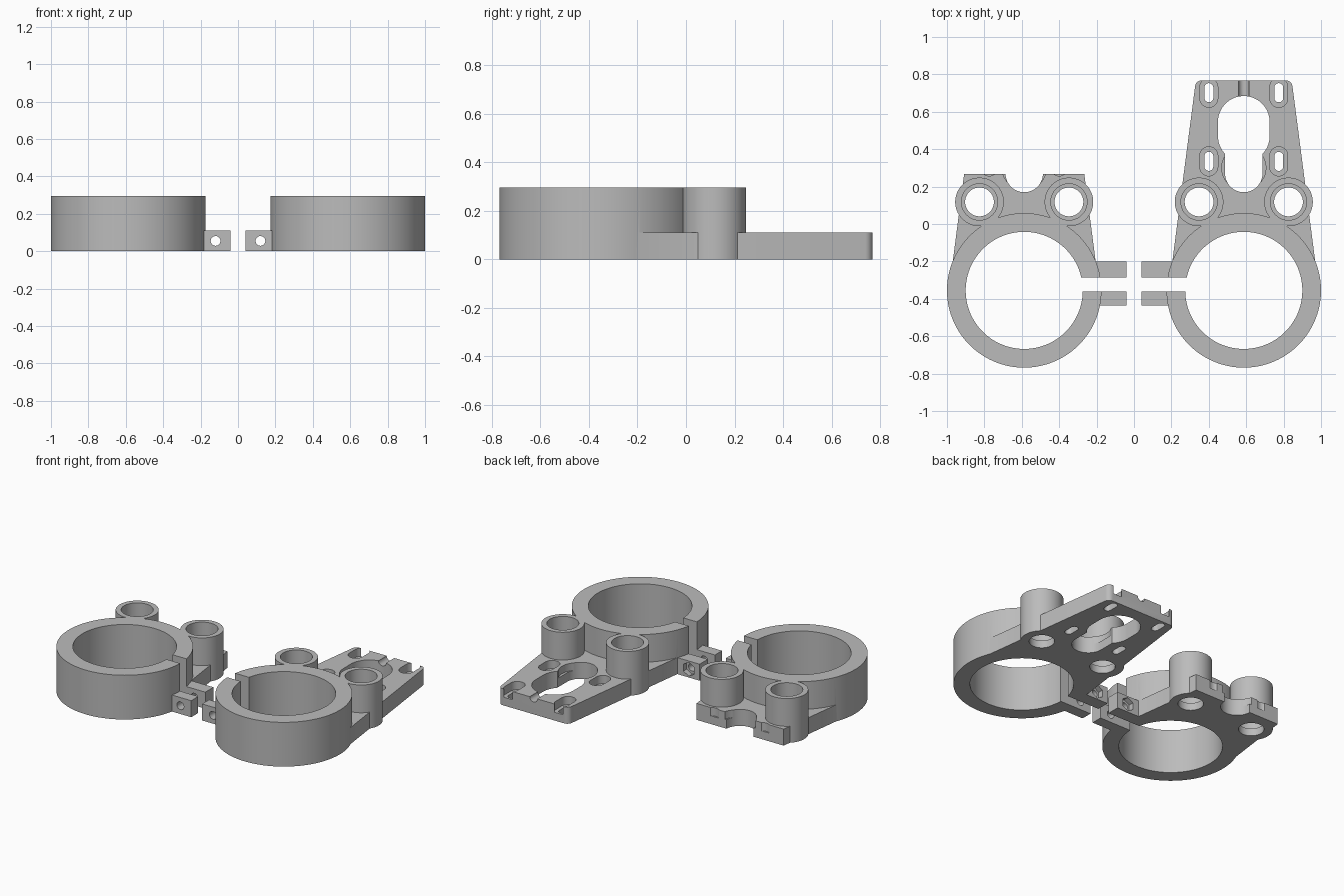
import bpy, bmesh
from math import pi, cos, sin

if "Cube" in bpy.data.objects:
    bpy.data.objects.remove(bpy.data.objects["Cube"])

grey = bpy.data.materials.new("matte_grey")
grey.use_nodes = True
colour = (0.5, 0.5, 0.5, 1)
grey.diffuse_color = colour
grey.node_tree.nodes["Principled BSDF"].inputs["Base Color"].default_value = colour

HIGH, LOW = 0.295, 0.11      # ring height, plate height
RING_Y, TUBE_Y = -0.355, 0.118


def prism(name, pts, z0, z1, round_back=0):
    """Upright solid from a plan outline, optionally with rounded rear corners."""
    bm = bmesh.new()
    base = bm.faces.new([bm.verts.new((x, y, z0)) for x, y in pts])
    grown = bmesh.ops.extrude_face_region(bm, geom=[base])
    top = [v for v in grown["geom"] if isinstance(v, bmesh.types.BMVert)]
    bmesh.ops.translate(bm, verts=top, vec=(0, 0, z1 - z0))
    if round_back:
        back = max(y for x, y in pts)
        edges = [e for e in bm.edges
                 if all(abs(v.co.y - back) < 1e-4 for v in e.verts)
                 and abs(e.verts[0].co.z - e.verts[1].co.z) > 0.01]
        bmesh.ops.bevel(bm, geom=edges, offset=round_back, segments=6,
                        profile=0.5, affect='EDGES')
    bmesh.ops.recalc_face_normals(bm, faces=bm.faces)
    mesh = bpy.data.meshes.new(name)
    bm.to_mesh(mesh)
    bm.free()
    mesh.materials.append(grey)
    obj = bpy.data.objects.new(name, mesh)
    bpy.context.collection.objects.link(obj)
    return obj


def slot(x, y, r, half=0, n=96):
    """Circle outline, stretched along y into a slot when half is set."""
    pts = []
    for i in range(n):
        a = 2 * pi * (i + 0.5) / n
        pts.append((x + r * cos(a), y + r * sin(a) + (half if sin(a) > 0 else -half)))
    return pts


def rect(x0, x1, y0, y1):
    return [(x0, y0), (x1, y0), (x1, y1), (x0, y1)]


def rod(name, x, z, r, y0, y1, n=32):
    """Round or many-sided bar running front to back."""
    obj = prism(name, slot(0, 0, r, n=n), y0, y1)
    for v in obj.data.vertices:
        a, b, c = v.co
        v.co = (x + a, c, z - b)
    return obj


def combine(target, other, operation):
    mod = target.modifiers.new("join", 'BOOLEAN')
    mod.object, mod.operation, mod.solver = other, operation, 'EXACT'
    bpy.context.view_layer.objects.active = target
    bpy.ops.object.modifier_apply(modifier=mod.name)
    bpy.data.objects.remove(other)


def clamp(name, side, back, corner):
    cx = side * 0.587
    low, over = -0.05, HIGH + 0.05

    # Solid parts: ring, tapering plate, tubes, lugs
    body = prism(name, slot(cx, RING_Y, 0.413, n=128), 0, HIGH)
    front = -0.2
    wide, narrow = 0.382, 0.382 - 0.13 * (back - front)
    solids = [prism("plate", [(cx - wide, front), (cx + wide, front),
                              (cx + narrow, back), (cx - narrow, back)], 0, LOW, corner)]
    solids += [prism("tube", slot(cx + d, TUBE_Y, 0.13), 0, HIGH) for d in (-0.239, 0.239)]
    x0, x1 = sorted((side * 0.04, side * 0.24))
    solids.append(prism("lugs", rect(x0, x1, -0.436, -0.201), 0, LOW))
    for s in solids:
        combine(body, s, 'UNION')

    # Main bore and clamping gap
    gap = sorted((0, cx))
    cuts = [prism("bore", slot(cx, RING_Y, 0.313, n=128), low, over),
            prism("gap", rect(gap[0], gap[1], -0.362, -0.287), low, over)]

    # Screw hole and hexagonal nut pocket in the lugs
    cuts.append(rod("screw_hole", side * 0.12, LOW / 2, 0.026, -0.5, -0.15))
    cuts.append(rod("nut_pocket", side * 0.12, LOW / 2, 0.046, -0.236, -0.15, 6))

    # Stepped holes through the tubes
    for d in (-0.239, 0.239):
        cuts.append(prism("tube_hole", slot(cx + d, TUBE_Y, 0.077), low, over))
        cuts.append(prism("tube_counterbore", slot(cx + d, TUBE_Y, 0.097), 0.05, over))

    # Recessed mounting slots
    for y in (0.335, 0.702):
        if y - 0.1 > back:
            continue
        for d in (-0.187, 0.187):
            cuts.append(prism("slot", slot(cx + d, y, 0.024, 0.027, 48), low, over))
            cuts.append(prism("slot_recess", slot(cx + d, y, 0.048, 0.03, 48), 0.055, over))

    # Plate opening with a shallow ledge, and cable groove at the rear
    cuts.append(prism("opening", slot(cx, 0.37, 0.1, 0.1), low, over))
    cuts.append(prism("opening_ledge", slot(cx, 0.3, 0.118), 0.06, over))
    if back > 0.5:
        cuts.append(prism("wide_opening", slot(cx, 0.508, 0.138, 0.038), low, over))
        cuts.append(rod("groove", cx, LOW, 0.028, 0.6, 0.85))
    for c in cuts:
        combine(body, c, 'DIFFERENCE')

    bpy.ops.object.select_all(action='DESELECT')
    body.select_set(True)
    bpy.context.view_layer.objects.active = body
    bpy.ops.object.shade_smooth_by_angle(angle=0.5)


clamp("short_clamp", -1, 0.268, 0)
clamp("long_clamp", 1, 0.768, 0.03)
